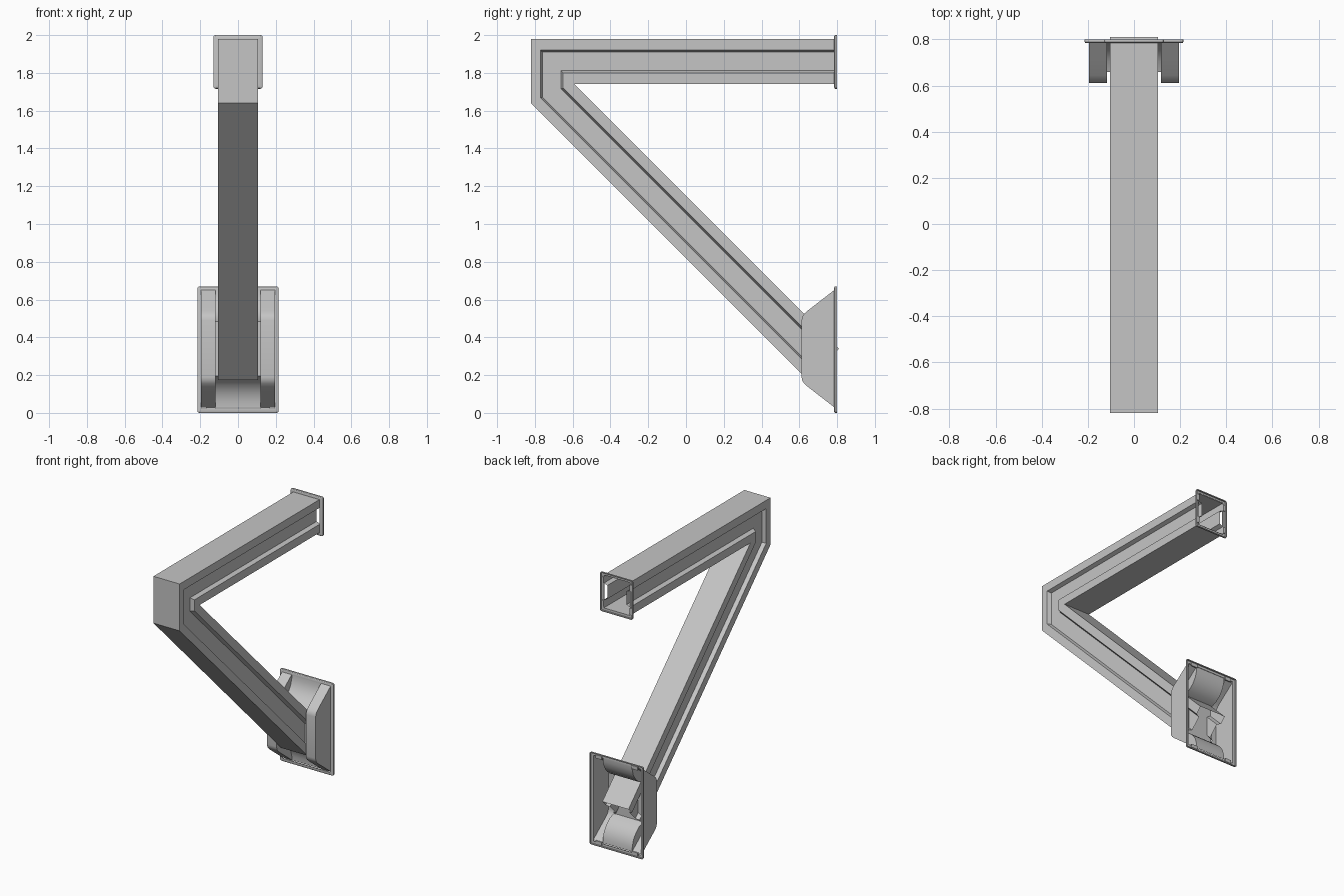
import bpy, bmesh, math

cube = bpy.data.objects.get("Cube")
if cube:
    bpy.data.objects.remove(cube)

grey = bpy.data.materials.new("plain grey")
grey.use_nodes = True
COL = (0.56, 0.56, 0.56, 1)
grey.diffuse_color = COL
grey.node_tree.nodes["Principled BSDF"].inputs["Base Color"].default_value = COL
grey.node_tree.nodes["Principled BSDF"].inputs["Roughness"].default_value = 0.6


def loft(bm, rows, closed):
    """Bridge consecutive rows of points with quads; closed joins each row's ends."""
    vs = [[bm.verts.new(p) for p in row] for row in rows]
    n = len(vs[0])
    for a, b in zip(vs, vs[1:]):
        for i in range(n if closed else n - 1):
            j = (i + 1) % n
            bm.faces.new((a[i], a[j], b[j], b[i]))
    return vs


def finish(bm, name, angle=30):
    bmesh.ops.remove_doubles(bm, verts=bm.verts, dist=0.0005)
    bmesh.ops.recalc_face_normals(bm, faces=bm.faces)
    me = bpy.data.meshes.new(name)
    bm.to_mesh(me)
    bm.free()
    me.materials.append(grey)
    ob = bpy.data.objects.new(name, me)
    bpy.context.collection.objects.link(ob)
    bpy.ops.object.select_all(action='DESELECT')
    ob.select_set(True)
    bpy.context.view_layer.objects.active = ob
    bpy.ops.object.shade_smooth_by_angle(angle=math.radians(angle))
    return ob


# Bent hollow arm: each section corner follows its own mitred path
def arm_path(x, z, y, s):
    # level run at z, upright at y, then a 45 degree run where y + z = s
    return [(x, 0.792, z), (x, y, z), (x, y, s - y),
            (x, (s + 0.47) / 2, (s - 0.47) / 2)]


half = [(0.105, 1.98, -0.82, 0.82), (0.105, 1.92, -0.77, 0.898),
        (0.077, 1.910, -0.76, 0.912), (0.077, 1.812, -0.662, 1.053),
        (0.105, 1.80, -0.65, 1.07), (0.105, 1.74, -0.59, 1.15)]
section = half + [(-x, z, y, s) for x, z, y, s in reversed(half)]
bm = bmesh.new()
paths = [arm_path(*c) for c in section]
loft(bm, [list(r) for r in zip(*paths)], True)
finish(bm, "bent_arm", 20)


# Flanges: rounded rectangular rims, hollow behind
def rect_loop(hx, hz, zc, y, c):
    pts = []
    for sx, sz in ((1, 1), (-1, 1), (-1, -1), (1, -1)):
        arc = [(hx - c + c * math.cos(math.radians(a)),
                hz - c + c * math.sin(math.radians(a))) for a in (0, 30, 60, 90)]
        if sx * sz < 0:
            arc.reverse()
        pts += [(sx * px, y, zc + sz * pz) for px, pz in arc]
    return pts


def flange(name, hx, hz, zc, ix, iz):
    # outer half size hx, hz; hole half size ix, iz
    bm = bmesh.new()
    rim = [(0, 0.80), (0, 0.790), (0.003, 0.786), (0.008, 0.784)]
    rows = [rect_loop(hx - d, hz - d, zc, y, 0.012 - d) for d, y in rim]
    rows.append(rect_loop(ix, iz, zc, 0.784, 0.002))
    rows.append(rect_loop(ix, iz, zc, 0.790, 0.002))
    rows.append(rect_loop(hx - 0.006, hz - 0.006, zc, 0.790, 0.006))
    rows.append(rect_loop(hx - 0.006, hz - 0.006, zc, 0.80, 0.006))
    rows.append(rows[0])
    loft(bm, rows, True)
    finish(bm, name)


flange("upper_flange", 0.13, 0.142, 1.858, 0.104, 0.119)
flange("lower_flange", 0.215, 0.335, 0.335, 0.19, 0.312)

# Lower mount: hollow shell with two cheeks and a recessed centre panel
MID = 0.34


def mirrored(pts):
    return pts + [(y, 2 * MID - z) for y, z in reversed(pts)]


cheek = mirrored([(0.787, 0.028), (0.72, 0.080), (0.645, 0.138),
                  (0.626, 0.155), (0.615, 0.172), (0.612, 0.190)])
panel = mirrored([(0.787, 0.028), (0.785, 0.060), (0.772, 0.105),
                  (0.745, 0.145), (0.705, 0.178), (0.66, 0.195)])
stations = [(-0.195, cheek), (-0.118, cheek), (-0.118, panel),
            (0.118, panel), (0.118, cheek), (0.195, cheek)]
bm = bmesh.new()
rows = loft(bm, [[(x, y, z) for y, z in prof] for x, prof in stations], False)
bm.faces.new(rows[0])
bm.faces.new(rows[-1])
finish(bm, "lower_mount")


# Small fixing tabs in the flange corners
def tabs(name, cx, cz, zc, sx, sz):
    bm = bmesh.new()
    for a in (-1, 1):
        for b in (-1, 1):
            r = bmesh.ops.create_cube(bm, size=1)
            for v in r["verts"]:
                v.co = (a * cx + v.co.x * sx, 0.793 + v.co.y * 0.008,
                        zc + b * cz + v.co.z * sz)
    finish(bm, name)


tabs("upper_tabs", 0.113, 0.085, 1.858, 0.018, 0.045)
tabs("lower_tabs", 0.145, 0.312, 0.335, 0.05, 0.025)
